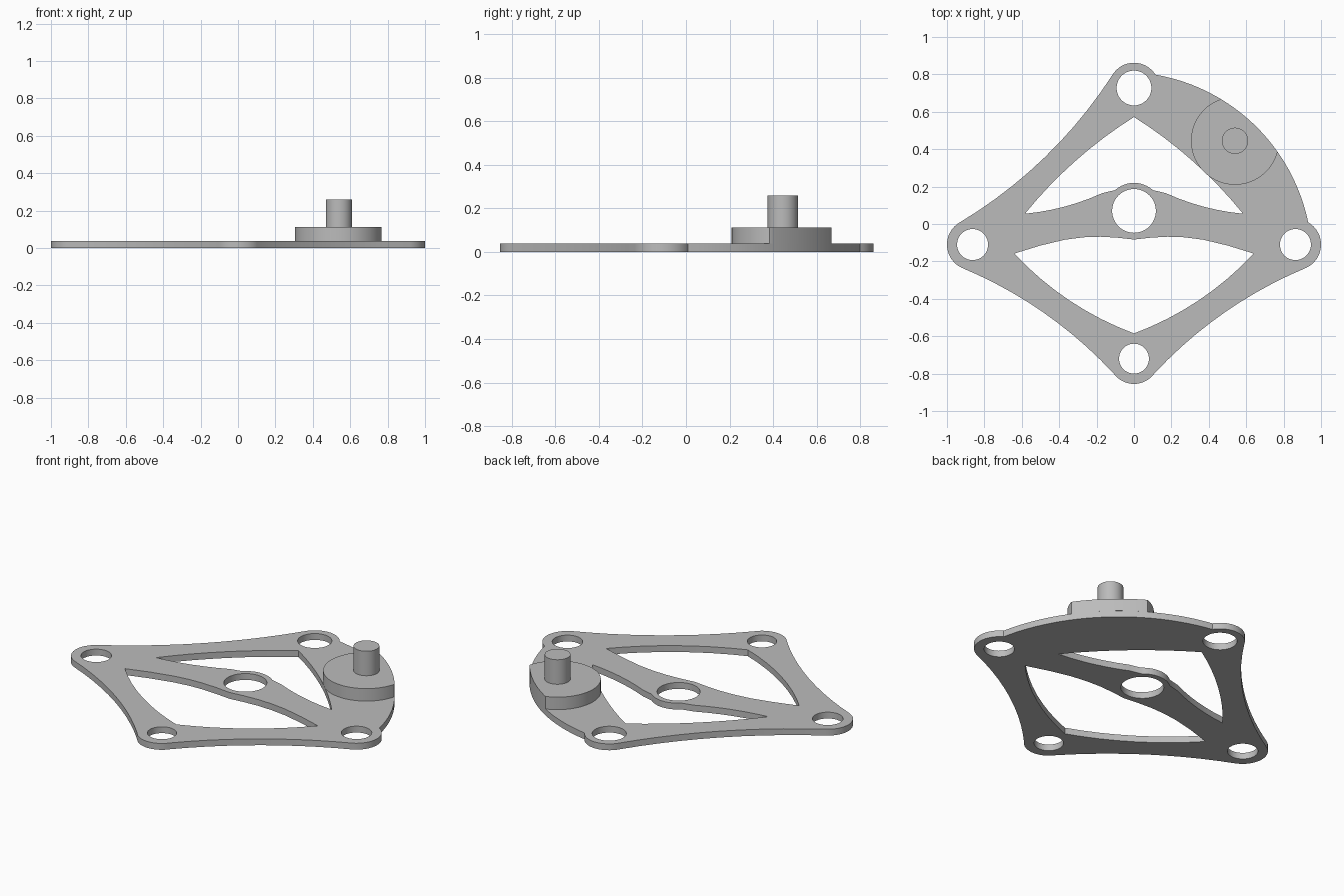
import bpy, bmesh, math
from mathutils import Vector

if "Cube" in bpy.data.objects:
    bpy.data.objects.remove(bpy.data.objects["Cube"])

grey = bpy.data.materials.new("plain_grey")
grey.use_nodes = True
colour = (0.5, 0.5, 0.5, 1)
grey.diffuse_color = colour
grey.node_tree.nodes["Principled BSDF"].inputs["Base Color"].default_value = colour

PLATE_TOP, PAD_TOP, POST_TOP = 0.038, 0.113, 0.26
TOP, LEFT, BOTTOM, RIGHT = (0, 0.727), (-0.863, -0.11), (0, -0.72), (0.863, -0.11)
PAD = (0.54, 0.445)


def turn(centre, radius, start=0, end=360, n=16):
    """Points along a circle, both ends included."""
    return [Vector((centre[0] + radius * math.cos(math.radians(start + (end - start) * i / n)),
                    centre[1] + radius * math.sin(math.radians(start + (end - start) * i / n))))
            for i in range(n + 1)]


def circle(centre, radius, n=48):
    return turn(centre, radius, n=n)[:-1]


def arc_circle(a, b, sag):
    """Centre and signed radius of the arc that bulges to the right of a-b."""
    d = (b - a).normalized()
    normal = Vector((d.y, -d.x))
    half = (b - a).length / 2
    radius = (half ** 2 + sag ** 2) / (2 * sag)
    return (a + b) / 2 + normal * (sag - radius), radius, d, normal, half


def bow(a, b, sag, n=10):
    """Interior points of a shallow arc between a and b."""
    centre, r, d, normal, half = arc_circle(a, b, sag)
    sweep = math.asin(half / r)
    angles = [sweep * (2 * i / n - 1) for i in range(1, n)]
    return [centre + r * (normal * math.cos(t) + d * math.sin(t)) for t in angles]


def slab(name, loops, bottom, top):
    """Fill the outline, leaving the inner loops open, and extrude it."""
    bm = bmesh.new()
    for loop in loops:
        verts = [bm.verts.new((p.x, p.y, bottom)) for p in loop]
        for i, v in enumerate(verts):
            bm.edges.new((verts[i - 1], v))
    bmesh.ops.triangle_fill(bm, edges=bm.edges[:], use_beauty=True)
    grown = bmesh.ops.extrude_face_region(bm, geom=bm.faces[:], use_keep_orig=True)
    moved = [g for g in grown["geom"] if isinstance(g, bmesh.types.BMVert)]
    bmesh.ops.translate(bm, verts=moved, vec=(0, 0, top - bottom))
    bmesh.ops.recalc_face_normals(bm, faces=bm.faces[:])
    mesh = bpy.data.meshes.new(name)
    bm.to_mesh(mesh)
    bm.free()
    mesh.materials.append(grey)
    obj = bpy.data.objects.new(name, mesh)
    bpy.context.collection.objects.link(obj)
    bpy.ops.object.select_all(action="DESELECT")
    obj.select_set(True)
    bpy.context.view_layer.objects.active = obj
    bpy.ops.object.shade_smooth_by_angle(angle=math.radians(30))
    return obj


def mirrored(half):
    """Add the reflection in x of a half path that ends on the axis."""
    return half + [Vector((-p.x, p.y)) for p in reversed(half[:-1])]


# Plate outline: rounded lugs joined by arcs
lugs = [turn(RIGHT, 0.137, -65, 60), turn(TOP, 0.135, 32, 150),
        turn(LEFT, 0.137, 120, 245), turn(BOTTOM, 0.135, 215, 325)]
sags = [0.175, -0.065, -0.053, -0.053]
outline = []
for i, lug in enumerate(lugs):
    following = lugs[(i + 1) % 4]
    outline += lug + bow(lug[-1], following[0], sags[i], 24 if i == 0 else 10)

# Upper window, arching over the centre hole
corner, peak = Vector((0.583, 0.055)), Vector((0, 0.572))
left_corner = Vector((-corner.x, corner.y))
waist = turn((0, 0.07), 0.15, 132, 90, 6)
upper = mirrored([left_corner] + bow(left_corner, Vector((-0.17, 0.165)), 0.018, 6)
                 + [Vector((-0.17, 0.165))] + waist)
upper += bow(corner, peak, 0.032, 8) + [peak] + bow(peak, left_corner, 0.032, 8)

# Lower window
corner, low = Vector((0.64, -0.158)), Vector((0, -0.585))
left_corner = Vector((-corner.x, corner.y))
lower = mirrored([left_corner] + [Vector(p) for p in
                 ((-0.5, -0.115), (-0.37, -0.084), (-0.27, -0.071), (-0.18, -0.068),
                  (-0.09, -0.073), (0, -0.083))])
lower += bow(low, corner, 0.045, 8)[::-1] + [low] + bow(left_corner, low, 0.045, 8)[::-1]

holes = [circle(TOP, 0.093), circle(LEFT, 0.083), circle(RIGHT, 0.083),
         circle(BOTTOM, 0.08), circle((0, 0.07), 0.117)]
slab("base_plate", [outline, upper, lower] + holes, 0, PLATE_TOP)

# Round pad trimmed flush with the curved rim
rim_centre, rim_radius = arc_circle(lugs[0][-1], lugs[1][0], 0.175)[:2]
pad = []
for p in circle(PAD, 0.235, 96):
    out = p - rim_centre
    pad.append(rim_centre + out.normalized() * min(out.length, rim_radius))
slab("round_pad", [pad], PLATE_TOP, PAD_TOP)

# Post on the pad
slab("post", [circle(PAD, 0.07)], PAD_TOP, POST_TOP)
